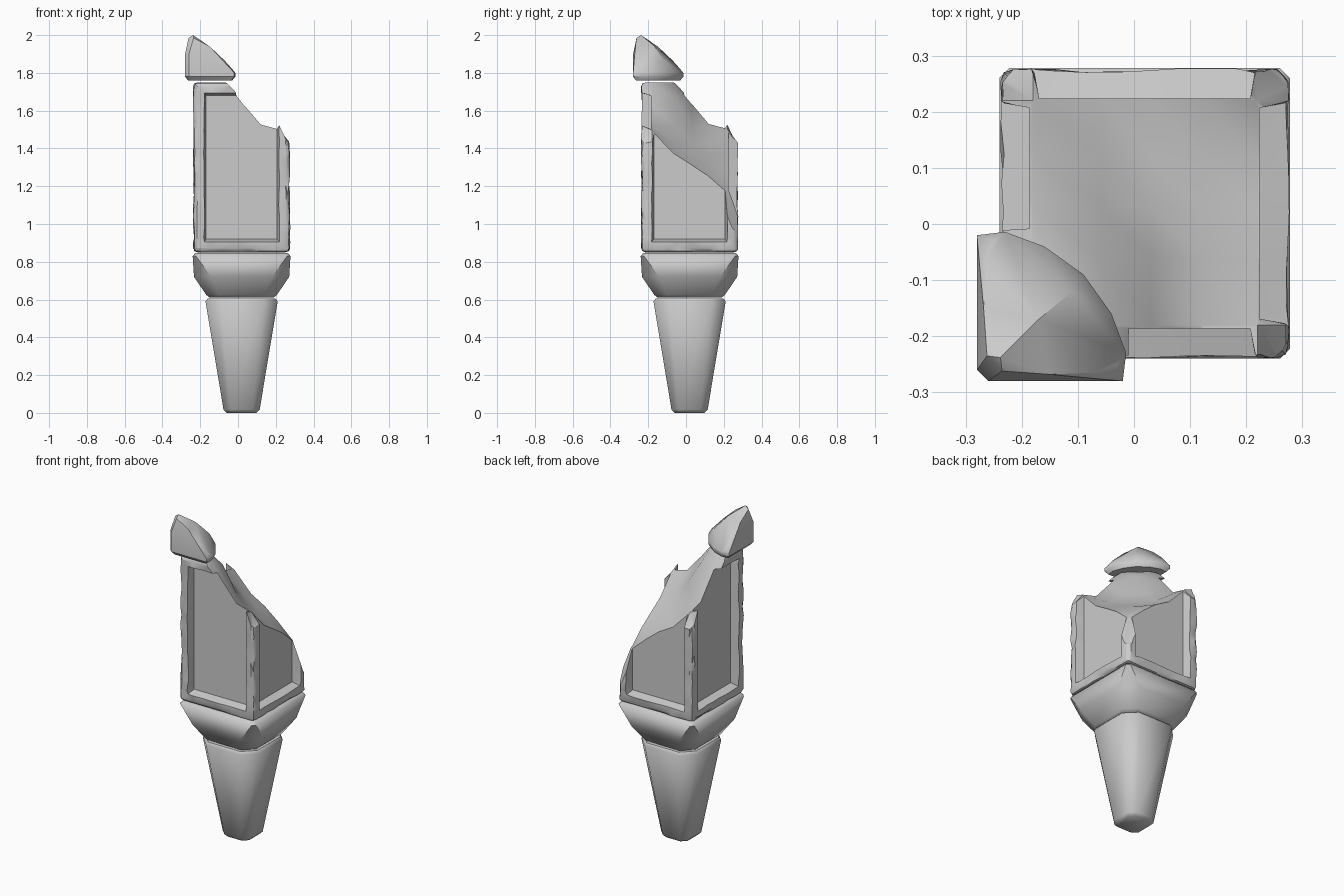
import bpy, bmesh, random
from mathutils import Vector

if "Cube" in bpy.data.objects:
    bpy.data.objects.remove(bpy.data.objects["Cube"])

random.seed(4)
C = 0.019  # axis of the pillar in x and y


def finish(name, bm, angle=0.6):
    bmesh.ops.recalc_face_normals(bm, faces=bm.faces)
    me = bpy.data.meshes.new(name)
    bm.to_mesh(me)
    bm.free()
    ob = bpy.data.objects.new(name, me)
    bpy.context.collection.objects.link(ob)
    smooth(ob, angle)
    return ob


def smooth(ob, angle):
    bpy.ops.object.select_all(action='DESELECT')
    ob.select_set(True)
    bpy.context.view_layer.objects.active = ob
    bpy.ops.object.shade_smooth_by_angle(angle=angle)


def chamfered_loft(name, sections):
    """Stack of square sections with cut corners: (z, half width, corner cut)."""
    bm = bmesh.new()
    rings = []
    for z, h, c in sections:
        k = h - c
        pts = [(-k, -h), (k, -h), (h, -k), (h, k), (k, h), (-k, h), (-h, k), (-h, -k)]
        rings.append([bm.verts.new((C + x, C + y, z)) for x, y in pts])
    for a, b in zip(rings, rings[1:]):
        for i in range(8):
            j = (i + 1) % 8
            bm.faces.new((a[i], a[j], b[j], b[i]))
    bm.faces.new(rings[0])
    bm.faces.new(rings[-1])
    return finish(name, bm, .85)


# Tapered foot and flared collar
chamfered_loft("tapered_foot", [(0, .078, .03), (.018, .096, .038),
                                (.59, .191, .075), (.605, .18, .07)])
chamfered_loft("flared_collar", [(.61, .17, .06), (.625, .187, .07), (.72, .252, .09),
                                 (.83, .259, .018), (.847, .245, .018)])

# Panelled body: box with recessed side panels and worn outer edges
bm = bmesh.new()
bmesh.ops.create_cube(bm, size=1)
for v in bm.verts:
    v.co = Vector((v.co.x * .516, v.co.y * .516, 1.3 + v.co.z * .9))
bm.normal_update()
outer = list(bm.edges)
sides = [f for f in bm.faces if abs(f.normal.z) < .5]
bmesh.ops.inset_individual(bm, faces=sides, thickness=.056, depth=0, use_even_offset=True)
bmesh.ops.inset_individual(bm, faces=sides, thickness=.014, depth=-.053, use_even_offset=True)
bmesh.ops.bevel(bm, geom=outer, offset=.022, segments=2, profile=.5, affect='EDGES')


def slice_at(co, no):
    bmesh.ops.bisect_plane(bm, geom=bm.verts[:] + bm.edges[:] + bm.faces[:],
                           plane_co=co, plane_no=no)


for i in range(14):
    slice_at((0, 0, .93 + i * .056), (0, 0, 1))
for i in range(7):
    t = -.165 + i * .055
    slice_at((t, 0, 0), (1, 0, 0))
    slice_at((0, t, 0), (0, 1, 0))
for v in bm.verts:
    if max(abs(v.co.x), abs(v.co.y)) > .23:
        s = 1 - random.uniform(0, .03)
        v.co.x *= s
        v.co.y *= s
    v.co.x += C
    v.co.y += C
bmesh.ops.triangulate(bm, faces=bm.faces[:])
body = finish("panelled_body", bm)

# Cutter whose underside is the broken slope
axis = [-.3, -.18, -.06, .03, .12, .22, .3]
heights = [[1.80, 1.80, 1.755, 1.66, 1.59, 1.55, 1.38],
           [1.80, 1.80, 1.74, 1.63, 1.53, 1.50, 1.40],
           [1.755, 1.74, 1.66, 1.52, 1.43, 1.37, 1.34],
           [1.66, 1.63, 1.52, 1.43, 1.37, 1.32, 1.29],
           [1.59, 1.53, 1.43, 1.37, 1.32, 1.26, 1.20],
           [1.55, 1.50, 1.37, 1.32, 1.26, 1.17, .98],
           [1.38, 1.40, 1.34, 1.29, 1.20, .98, .88]]
bm = bmesh.new()
n = len(axis)
low = [[bm.verts.new((x, y, heights[j][i] + random.uniform(-.008, .008)))
        for i, x in enumerate(axis)] for j, y in enumerate(axis)]
for j in range(n - 1):
    for i in range(n - 1):
        bm.faces.new((low[j][i], low[j][i + 1], low[j + 1][i + 1], low[j + 1][i]))
rim = low[0][:-1] + [r[-1] for r in low[:-1]] + low[-1][:0:-1] + [r[0] for r in low[:0:-1]]
top = [bm.verts.new((v.co.x, v.co.y, 2.2)) for v in rim]
for i in range(len(rim)):
    j = (i + 1) % len(rim)
    bm.faces.new((rim[i], rim[j], top[j], top[i]))
bm.faces.new(top)
bmesh.ops.triangulate(bm, faces=bm.faces[:])
cutter = finish("break_cutter", bm)
cutter.hide_render = True

# Use the first boolean solver that gives a plausible result
mod = body.modifiers.new("break", 'BOOLEAN')
mod.operation = 'DIFFERENCE'
mod.object = cutter
for solver in ('EXACT', 'MANIFOLD', 'FLOAT'):
    mod.solver = solver
    bpy.context.view_layer.update()
    cut = bpy.data.meshes.new_from_object(
        body.evaluated_get(bpy.context.evaluated_depsgraph_get()))
    zs = [v.co.z for v in cut.vertices]
    if len(zs) > 50 and min(zs) < .87 and max(zs) < 1.77:
        body.modifiers.remove(mod)
        body.data = cut
        break
else:
    body.modifiers.remove(mod)
bpy.data.objects.remove(cutter)
smooth(body, .6)

# Loose corner shard floating over the high corner
foot = [(-.26, -.28), (-.02, -.28), (-.014, -.23), (-.04, -.16), (-.09, -.09),
        (-.16, -.04), (-.23, -.014), (-.28, -.02), (-.28, -.26)]
pts = [(x, y, z) for x, y in foot for z in (1.78, 1.80)]
pts += [(-.15 + (x + .15) * .88, -.15 + (y + .15) * .88, 1.76) for x, y in foot]
for x, y, z in [(-.26, -.28, 1.90), (-.235, -.262, 1.985), (-.15, -.268, 1.94),
                (-.07, -.265, 1.865), (-.03, -.25, 1.82)]:
    pts += [(x, y, z), (y, x, z)]
pts += [(-.238, -.238, 2.0), (-.17, -.17, 1.945), (-.11, -.12, 1.87)]
bm = bmesh.new()
for p in pts:
    bm.verts.new(p)
bmesh.ops.convex_hull(bm, input=bm.verts[:])
bmesh.ops.delete(bm, geom=[v for v in bm.verts if not v.link_faces], context='VERTS')
finish("corner_shard", bm)
